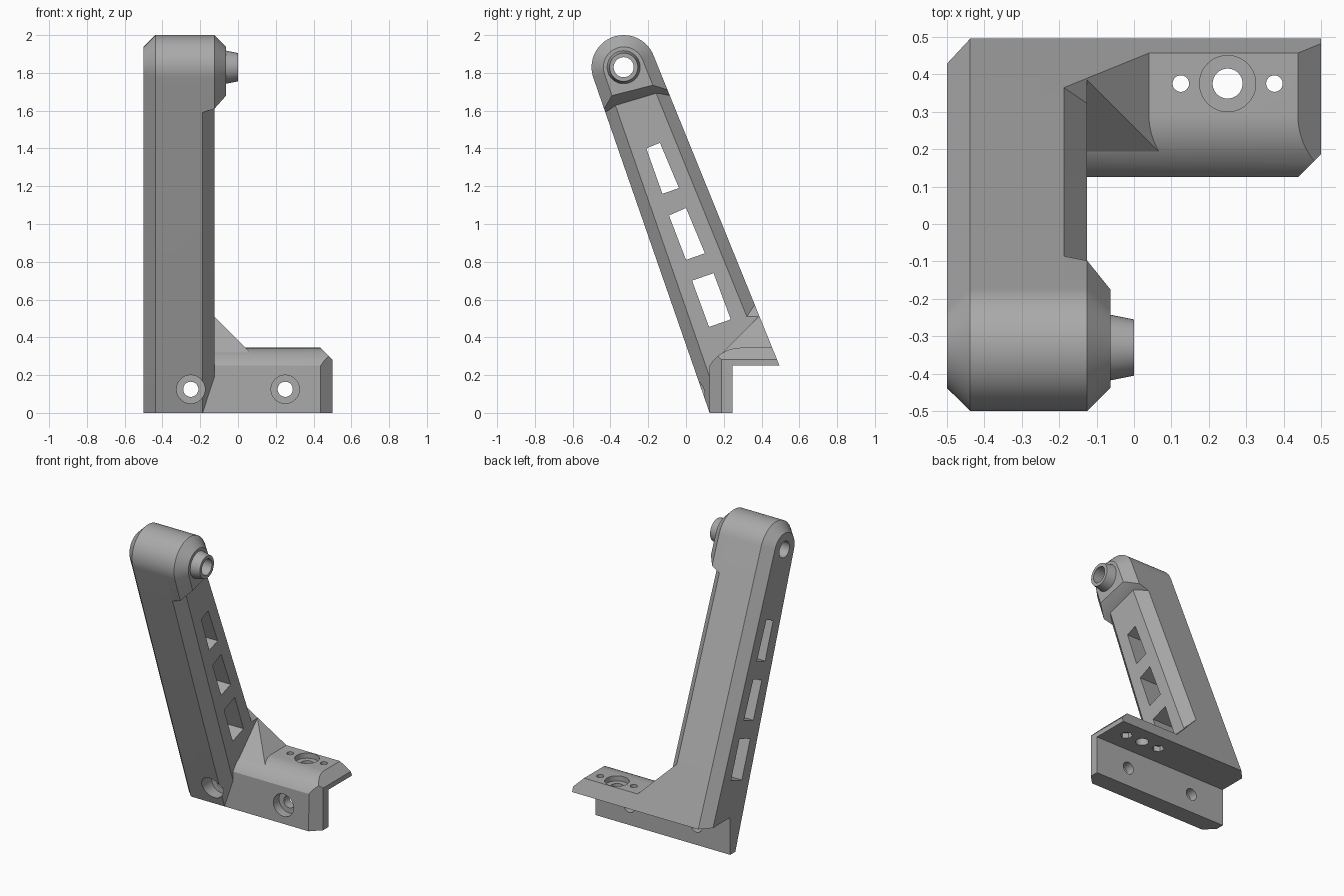
import bpy, bmesh, math
from mathutils import Vector, Matrix

cube = bpy.data.objects.get("Cube")
if cube:
    bpy.data.objects.remove(cube)

GREY = (0.4, 0.4, 0.4, 1)
mat = bpy.data.materials.new("plain grey")
mat.use_nodes = True
mat.diffuse_color = GREY
mat.node_tree.nodes["Principled BSDF"].inputs["Base Color"].default_value = GREY

# Shared dimensions (side profile is in y, z)
PY, PZ, R = -0.33, 1.83, 0.17      # pivot centre and head radius
C = 0.0625                         # chamfer
FRONT_FOOT, BACK_FOOT = (0.125, 0), (0.495, 0.25)


def tangent_angle(foot, side):
    v = Vector((foot[0] - PY, foot[1] - PZ))
    return math.atan2(v.y, v.x) + side * math.acos(R / v.length)


A_BACK = tangent_angle(BACK_FOOT, 1)
A_FRONT = tangent_angle(FRONT_FOOT, -1) + 2 * math.pi
BACK_NORMAL = (0, math.cos(A_BACK), math.sin(A_BACK))


def edge_y(angle, inset, z):
    return PY + (R - inset - (z - PZ) * math.sin(angle)) / math.cos(angle)


def make(name, bm):
    bmesh.ops.recalc_face_normals(bm, faces=bm.faces)
    mesh = bpy.data.meshes.new(name)
    bm.to_mesh(mesh)
    bm.free()
    mesh.materials.append(mat)
    obj = bpy.data.objects.new(name, mesh)
    bpy.context.collection.objects.link(obj)
    return obj


def loft(rings):
    """Skin a row of (x, outline) rings, closed at both ends."""
    bm = bmesh.new()
    loops = [[bm.verts.new((x, y, z)) for y, z in outline] for x, outline in rings]
    n = len(loops[0])
    for a, b in zip(loops, loops[1:]):
        for i in range(n):
            j = (i + 1) % n
            bm.faces.new((a[i], a[j], b[j], b[i]))
    bm.faces.new(loops[0])
    bm.faces.new(loops[-1][::-1])
    return bm


def slice_off(bm, point, normal):
    """Remove everything on the normal's side of a plane and cap the cut."""
    res = bmesh.ops.bisect_plane(bm, geom=bm.verts[:] + bm.edges[:] + bm.faces[:],
                                 plane_co=point, plane_no=normal, clear_outer=True)
    cut = [e for e in res["geom_cut"] if isinstance(e, bmesh.types.BMEdge)]
    bmesh.ops.holes_fill(bm, edges=cut, sides=0)


def box(lo, hi):
    bm = bmesh.new()
    bmesh.ops.create_cube(bm, size=1)
    for v in bm.verts:
        v.co = [(l + h) / 2 + c * (h - l) for l, h, c in zip(lo, hi, v.co)]
    return bm


def rod(axis, centre, lo, hi, r1, r2=None, sides=48):
    """Cylinder or cone along an axis, from lo to hi on it."""
    bm = bmesh.new()
    bmesh.ops.create_cone(bm, cap_ends=True, segments=sides, radius1=r1,
                          radius2=r1 if r2 is None else r2, depth=hi - lo)
    d = Vector([float(k == axis) for k in "xyz"])
    turn = d.to_track_quat('Z', 'Y').to_matrix().to_4x4()
    shift = Matrix.Translation(Vector(centre) + d * (lo + hi) / 2)
    bmesh.ops.transform(bm, matrix=shift @ turn, verts=bm.verts)
    return bm


def arm_ring(x, inset, z_front, z_back, steps=32):
    pts = [(edge_y(A_BACK, inset, z_back), z_back)]
    for i in range(steps + 1):
        a = A_BACK + (A_FRONT - A_BACK) * i / steps
        pts.append((PY + (R - inset) * math.cos(a), PZ + (R - inset) * math.sin(a)))
    pts.append((edge_y(A_FRONT, inset, z_front), z_front))
    return x, pts


# Leaning arm, chamfered along both sides
low = -0.2
bm = loft([arm_ring(-0.5, C, low, low), arm_ring(-0.5 + C, 0, low, low),
           arm_ring(-0.125 - C, 0, low, low), arm_ring(-0.125, C, low, low)])
slice_off(bm, (0, 0, 0), (0, 0, -1))
arm = make("arm", bm)

# Wider pivot head
head = make("pivot_head", loft([arm_ring(-0.125 - C, 0, 1.59, 1.68),
                                arm_ring(-0.125, 0, 1.61, 1.71),
                                arm_ring(-0.125 + C, C, 1.68, 1.735)]))
pin = make("pivot_boss", rod("x", (0, PY, PZ), -0.08, 0, 0.091, 0.075))

# Base rail with a rounded shoulder and a rear shelf
shoulder = []
for i in range(13):
    a = math.radians(150 - 60 * i / 12)
    shoulder.append((0.29 + 0.19 * math.cos(a), 0.155 + 0.19 * math.sin(a)))
outline = [(0.125, 0)] + shoulder + [(edge_y(A_BACK, 0, 0.345), 0.345), BACK_FOOT,
                                     (0.245, 0.25), (0.245, 0)]
bm = loft([(-0.3, outline), (0.5, outline)])
slice_off(bm, (0.5 - C, 0.125, 0), (1, -1, 0))
slice_off(bm, (0.5 - C, 0, 0.345), (1, 0, 1))
base = make("base_rail", bm)

# Gusset between arm and base, and the filler behind it
back_point = (0, *BACK_FOOT)
bm = box((-0.25, 0.1, 0.255), (0.3, 0.6, 0.8))
slice_off(bm, back_point, BACK_NORMAL)
slice_off(bm, (0, 0, 0.125), (0, -1, 1))
slice_off(bm, (0, 0, 0.385), (1, 0, 1))
gusset = make("gusset", bm)
bm = box((-0.25, 0.25, 0.255), (-0.125, 0.6, 0.8))
slice_off(bm, back_point, BACK_NORMAL)
slice_off(bm, (0, 0, 0.385), (1, 0, 1))
filler = make("gusset_filler", bm)

# Cutters: rear notch, windows, pivot bore, screw holes
cuts = {"notch": (box((-0.7, 0.245, -0.5), (0.2, 0.9, 0.25)), [arm])}
windows = [
    [(-0.21, 1.40), (-0.138, 1.43), (-0.037, 1.19), (-0.125, 1.16)],
    [(-0.09, 1.045), (0.0, 1.085), (0.1, 0.845), (0.0, 0.81)],
    [(0.032, 0.70), (0.146, 0.74), (0.237, 0.495), (0.122, 0.455)],
]
for i, w in enumerate(windows):
    cuts[f"window_{i}"] = (loft([(-0.7, w), (0.1, w)]), [arm])
cuts["pivot_bore"] = (rod("x", (0, PY, PZ), -0.7, 0.2, 0.053), [arm, head, pin])
for i, x in enumerate((-0.25, 0.25)):
    at = (x, 0, 0.125)
    cuts[f"screw_{i}"] = (rod("y", at, -0.2, 0.6, 0.04), [arm, base])
    cuts[f"screw_sink_{i}"] = (rod("y", at, -0.2, 0.185, 0.075), [arm, base])
cuts["shelf_hole"] = (rod("z", (0.25, 0.375, 0), 0.2, 0.5, 0.04), [base])
cuts["shelf_sink"] = (rod("z", (0.25, 0.375, 0), 0.31, 0.5, 0.075), [base])
for i, x in enumerate((0.125, 0.375)):
    at = (x, 0.375, 0)
    cuts[f"small_hole_{i}"] = (rod("z", at, 0.2, 0.5, 0.022), [base, gusset])
    cuts[f"nut_pocket_{i}"] = (rod("z", at, 0.2, 0.285, 0.038, sides=6), [base, gusset])

for name, (bm, targets) in cuts.items():
    cutter = make(name, bm)
    cutter.hide_render = True
    for part in targets:
        mod = part.modifiers.new(name, 'BOOLEAN')
        mod.operation, mod.solver, mod.object = 'DIFFERENCE', 'EXACT', cutter
        bpy.context.view_layer.objects.active = part
        bpy.ops.object.modifier_apply(modifier=name)
    bpy.data.objects.remove(cutter)

# Smooth the round surfaces only
bpy.ops.object.select_all(action='DESELECT')
for part in (arm, head, pin, base, gusset, filler):
    part.select_set(True)
    bpy.context.view_layer.objects.active = part
bpy.ops.object.shade_smooth_by_angle(angle=math.radians(25))
